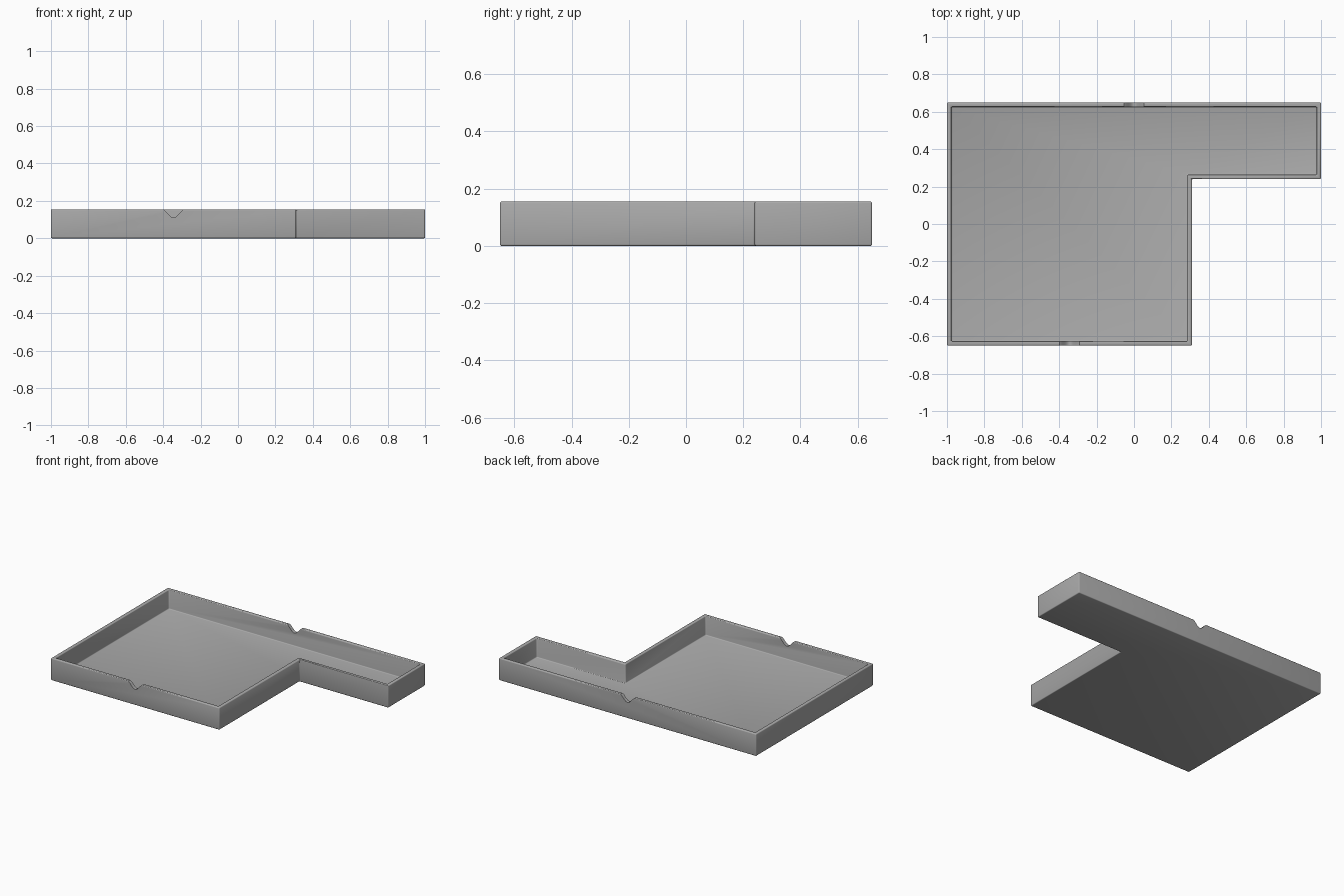
import bpy
import bmesh
import math

cube = bpy.data.objects.get("Cube")
if cube:
    bpy.data.objects.remove(cube, do_unlink=True)

HEIGHT, WALL, FLOOR, ROUND = 0.155, 0.024, 0.02, 0.007
HALF_Y = 0.65
STEP_X, STEP_Y = 0.31, 0.24

grey = bpy.data.materials.new("plain grey")
grey.use_nodes = True
colour = (0.4, 0.4, 0.4, 1)
grey.diffuse_color = colour
grey.node_tree.nodes["Principled BSDF"].inputs["Base Color"].default_value = colour


def prism(name, points, offset):
    """Extrude a closed 3D outline along an offset vector."""
    bm = bmesh.new()
    face = bm.faces.new([bm.verts.new(p) for p in points])
    result = bmesh.ops.extrude_face_region(bm, geom=[face])
    moved = [v for v in result["geom"] if isinstance(v, bmesh.types.BMVert)]
    bmesh.ops.translate(bm, vec=offset, verts=moved)
    bmesh.ops.recalc_face_normals(bm, faces=bm.faces)
    mesh = bpy.data.meshes.new(name)
    bm.to_mesh(mesh)
    bm.free()
    mesh.materials.append(grey)
    obj = bpy.data.objects.new(name, mesh)
    bpy.context.collection.objects.link(obj)
    return obj


def l_outline(inset, z):
    """L-shaped plan, shrunk by the inset on every side."""
    left, right = -1 + inset, 1 - inset
    front, back = -HALF_Y + inset, HALF_Y - inset
    sx, sy = STEP_X - inset, STEP_Y + inset
    plan = [(left, front), (sx, front), (sx, sy),
            (right, sy), (right, back), (left, back)]
    return [(x, y, z) for x, y in plan]


def cut(target, cutter):
    cutter.hide_render = True
    cutter.hide_set(True)
    mod = target.modifiers.new(cutter.name, "BOOLEAN")
    mod.operation = "DIFFERENCE"
    mod.solver = "EXACT"
    mod.object = cutter


def notch(name, x, y):
    """Bell-shaped finger notch through one wall."""
    width, depth, steps = 0.12, 0.046, 20
    points = []
    for i in range(steps + 1):
        t = 2 * i / steps - 1
        bell = (0.5 + 0.5 * math.cos(math.pi * t)) ** 0.85
        points.append((x + t * width / 2, y - 0.05, HEIGHT + 0.002 - depth * bell))
    points += [(x + width / 2, y - 0.05, HEIGHT + 0.05),
               (x - width / 2, y - 0.05, HEIGHT + 0.05)]
    return prism(name, points, (0, 0.1, 0))


# Solid body hollowed out into a tray
tray = prism("tray", l_outline(0, 0), (0, 0, HEIGHT))
cut(tray, prism("tray_hollow", l_outline(WALL, FLOOR), (0, 0, HEIGHT)))

# Softly rounded edges
bevel = tray.modifiers.new("rounded_edges", "BEVEL")
bevel.width = ROUND
bevel.segments = 3
bevel.limit_method = "ANGLE"

# Finger notches in the front and back walls
cut(tray, notch("front_notch", -0.345, -HALF_Y))
cut(tray, notch("back_notch", 0, HALF_Y))

# Bake the cuts and remove the cutters
bpy.context.view_layer.objects.active = tray
tray.select_set(True)
for mod in list(tray.modifiers):
    bpy.ops.object.modifier_apply(modifier=mod.name)
for name in ("tray_hollow", "front_notch", "back_notch"):
    bpy.data.objects.remove(bpy.data.objects[name], do_unlink=True)
bpy.ops.object.shade_smooth_by_angle(angle=math.radians(35))
